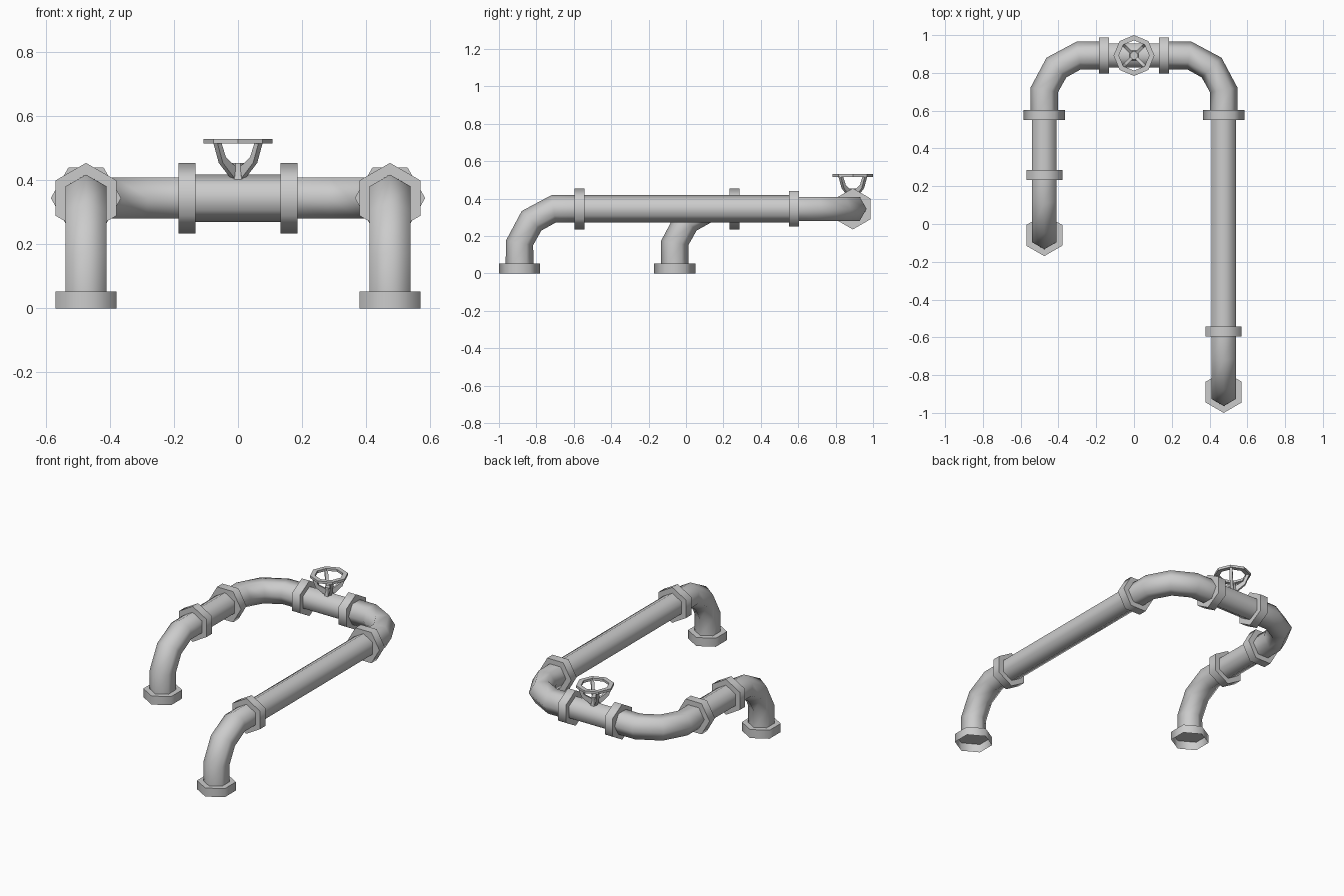
import bpy
import bmesh
from math import cos, sin, pi, radians
from mathutils import Vector as V

cube = bpy.data.objects.get("Cube")
if cube:
    bpy.data.objects.remove(cube, do_unlink=True)

steel = bpy.data.materials.new("light grey steel")
steel.use_nodes = True
GREY = (0.6, 0.6, 0.6, 1)
steel.diffuse_color = GREY
steel.node_tree.nodes["Principled BSDF"].inputs["Base Color"].default_value = GREY

PIPE_R, FLANGE_R, FLANGE_W = 0.074, 0.11, 0.053
SIDE_X, BACK_Y, PIPE_Z = 0.475, 0.892, 0.345
X, Y, Z = V((1, 0, 0)), V((0, 1, 0)), V((0, 0, 1))


def loft(name, rings, closed=False, start_cap=True, end_cap=True, smooth=75):
    """Skin a list of vertex rings into one object."""
    bm = bmesh.new()
    loops = [[bm.verts.new(p) for p in ring] for ring in rings]
    pairs = list(zip(loops, loops[1:]))
    if closed:
        pairs.append((loops[-1], loops[0]))
    else:
        if start_cap:
            bm.faces.new(loops[0][::-1])
        if end_cap:
            bm.faces.new(loops[-1])
    for a, b in pairs:
        for i in range(len(a)):
            j = (i + 1) % len(a)
            bm.faces.new((a[i], a[j], b[j], b[i]))
    bmesh.ops.recalc_face_normals(bm, faces=bm.faces)
    mesh = bpy.data.meshes.new(name)
    bm.to_mesh(mesh)
    bm.free()
    mesh.materials.append(steel)
    obj = bpy.data.objects.new(name, mesh)
    bpy.context.collection.objects.link(obj)
    bpy.ops.object.select_all(action="DESELECT")
    obj.select_set(True)
    bpy.context.view_layer.objects.active = obj
    bpy.ops.object.shade_smooth_by_angle(angle=radians(smooth))
    return obj


def hexagon(centre, tangent, corner, radius):
    """Hexagon across the tangent, with one corner pointing along 'corner'."""
    t = tangent.normalized()
    u = (corner - t * corner.dot(t)).normalized()
    w = t.cross(u)
    return [centre + radius * (u * cos(i * pi / 3) + w * sin(i * pi / 3)) for i in range(6)]


def pipe(name, a, b, corner=Z):
    loft(name, [hexagon(p, b - a, corner, PIPE_R) for p in (a, b)])


def flange(name, centre, axis, corner, open_start=False):
    half = axis * FLANGE_W / 2
    loft(name, [hexagon(centre + s * half, axis, corner, FLANGE_R) for s in (-1, 1)],
         start_cap=not open_start)


def elbow(name, start, bend, end):
    """Right-angle bend in two facets, hexagon corners in the bend plane."""
    d1, d2 = (bend - start).normalized(), (end - bend).normalized()
    stations = [(start, 0), (bend - d1 * 0.182, 9), (bend + (d2 - d1) * 0.064, 45),
                (bend + d2 * 0.182, 81), (end, 90)]
    rings = []
    for p, angle in stations:
        c, s = cos(radians(angle)), sin(radians(angle))
        rings.append(hexagon(p, d1 * c + d2 * s, d1 * s - d2 * c, PIPE_R))
    loft(name, rings)


# Two side runs: foot, rising elbow, straight pipe and back corner elbow
JOINT_Y, VALVE_X = 0.578, 0.16
for side, sx, foot_y, collar_y in (("left", 1, -0.89, -0.57), ("right", -1, -0.06, 0.26)):
    x = sx * SIDE_X

    def at(y, z=PIPE_Z):
        return V((x, y, z))

    flange(side + "_foot_flange", at(foot_y, FLANGE_W / 2), Z, Y, open_start=True)
    elbow(side + "_leg_elbow", at(foot_y, 0.05), at(foot_y), at(collar_y))
    flange(side + "_leg_collar", at(collar_y), Y, Z)
    pipe(side + "_straight_pipe", at(collar_y), at(JOINT_Y))
    flange(side + "_joint_collar", at(JOINT_Y), Y, X)
    valve_end = V((sx * VALVE_X, BACK_Y, PIPE_Z))
    elbow(side + "_back_elbow", at(JOINT_Y), at(BACK_Y), valve_end)
    flange(side + "_valve_collar", valve_end, X, Z)

# Valve pipe across the back
pipe("valve_pipe", V((-VALVE_X, BACK_Y, PIPE_Z)), V((VALVE_X, BACK_Y, PIPE_Z)))


# Hand wheel: octagonal stem, rim and four bent spokes
def polar(r, angle, z):
    return V((r * cos(angle), BACK_Y + r * sin(angle), z))


EIGHTHS = [i * pi / 4 for i in range(8)]
loft("valve_stem", [[polar(r, a + pi / 8, z) for a in EIGHTHS]
                    for r, z in ((0.034, 0.385), (0.022, 0.43), (0.022, 0.455))], smooth=30)
loft("wheel_rim", [[polar(r, a, z) for r, z in
                    ((0.08, 0.515), (0.108, 0.515), (0.108, 0.53), (0.08, 0.53))]
                   for a in EIGHTHS], closed=True, smooth=30)

# Spoke stations: outer and inner edge as (radius, height)
SPOKE = [((0.022, 0.405), (0.014, 0.44)), ((0.076, 0.455), (0.062, 0.472)),
         ((0.101, 0.52), (0.083, 0.52))]
for i in range(4):
    a = pi / 4 + i * pi / 2
    across = V((-sin(a), cos(a), 0)) * 0.009
    loft("wheel_spoke_%d" % (i + 1),
         [[polar(o[0], a, o[1]) - across, polar(o[0], a, o[1]) + across,
           polar(n[0], a, n[1]) + across, polar(n[0], a, n[1]) - across]
          for o, n in SPOKE], smooth=30)
